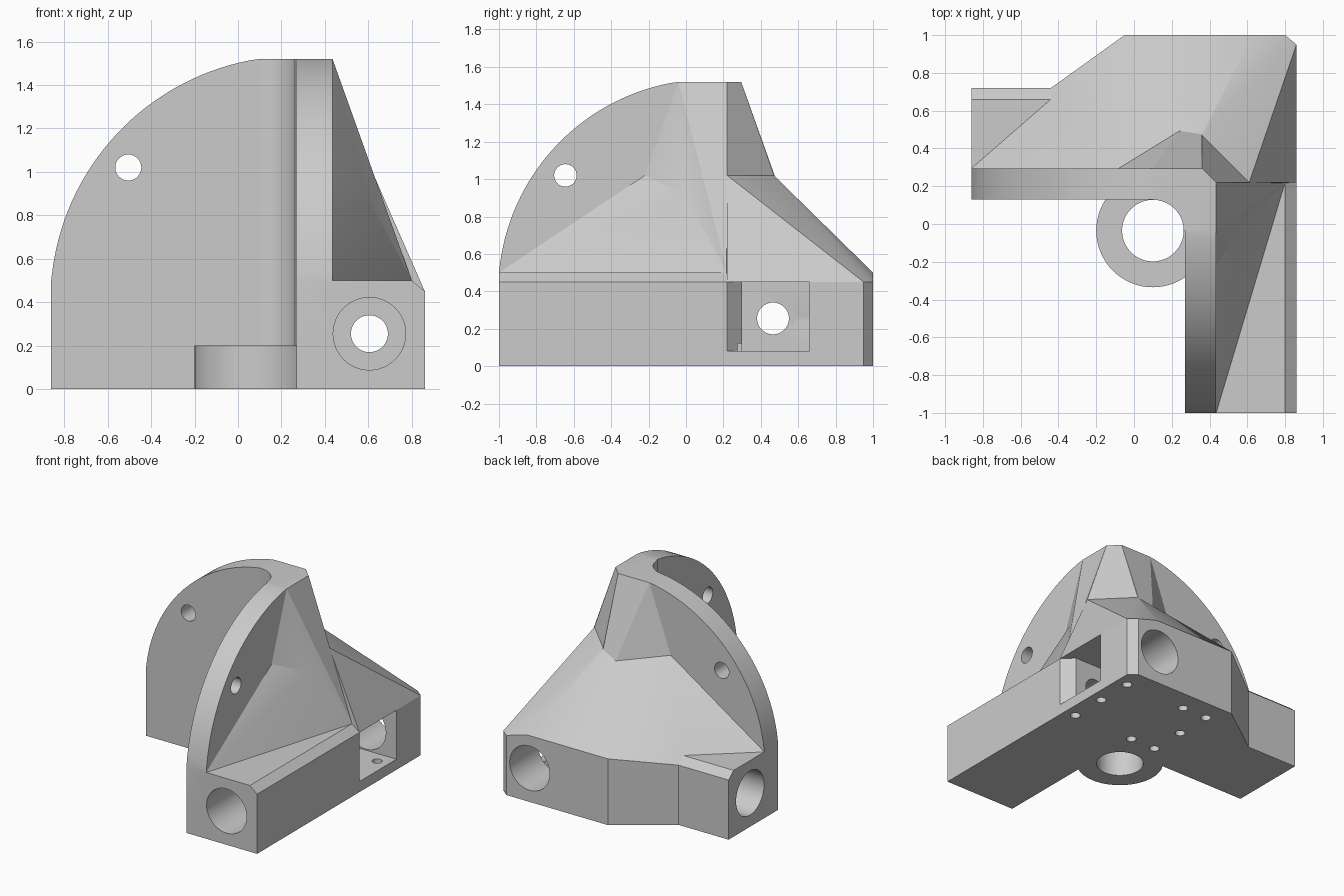
import bpy, bmesh
from math import sin, cos, pi, atan2
from mathutils import Vector, Matrix

if "Cube" in bpy.data.objects:
    bpy.data.objects.remove(bpy.data.objects["Cube"])

shade = (0.6, 0.6, 0.6, 1)
grey = bpy.data.materials.new("plain grey")
grey.diffuse_color = shade
grey.use_nodes = True
grey.node_tree.nodes["Principled BSDF"].inputs["Base Color"].default_value = shade

# Main levels and planes, shared by all parts
FLOOR, EDGE, LOW, MID, TOP = 0, .45, .5, 1.02, 1.52
CORNER_X, CORNER_Y = .27, .13          # inner corner between the walls
REACH, WALL = 1.13, .165               # arm length and wall thickness
FRONT = CORNER_Y - REACH
SIDE, BACK, RIM = .86, 1, .8           # outer side, back and chamfer rim
FACE = CORNER_X + WALL                 # outer face of the side wall
SHIFT = CORNER_X - CORNER_Y
BORE_X, BORE_Z, WIDE, NARROW = .605, .255, .167, .085
POST_X, POST_Y, POST_R = .1, -.035, .163

# Reflection that turns the side arm into the back arm
flip = Matrix(((0, 1, 0, SHIFT), (1, 0, 0, -SHIFT), (0, 0, 1, 0), (0, 0, 0, 1)))


def add_object(name, mesh):
    ob = bpy.data.objects.new(name, mesh)
    bpy.context.collection.objects.link(ob)
    return ob


def finish(name, bm):
    bmesh.ops.recalc_face_normals(bm, faces=bm.faces)
    mesh = bpy.data.meshes.new(name)
    bm.to_mesh(mesh)
    bm.free()
    return add_object(name, mesh)


def prism(name, outline, offset):
    """Extrude a closed outline along an offset."""
    bm = bmesh.new()
    face = bm.faces.new([bm.verts.new(point) for point in outline])
    out = bmesh.ops.extrude_face_region(bm, geom=[face])
    moved = [item for item in out["geom"] if isinstance(item, bmesh.types.BMVert)]
    bmesh.ops.translate(bm, verts=moved, vec=offset)
    return finish(name, bm)


def slab(name, outline, bottom, top):
    return prism(name, [(x, y, bottom) for x, y in outline], (0, 0, top - bottom))


def hull(name, points, sink=False):
    """Convex solid around the points, optionally sunk into the base."""
    bm = bmesh.new()
    points = [Vector(point) for point in points]
    if sink:
        points += [Vector((p.x, p.y, BORE_Z)) for p in points]
    for point in points:
        bm.verts.new(point)
    out = bmesh.ops.convex_hull(bm, input=bm.verts)
    loose = {item for item in out["geom_interior"] + out["geom_unused"]
             if isinstance(item, bmesh.types.BMVert)}
    bmesh.ops.delete(bm, geom=list(loose), context="VERTS")
    return finish(name, bm)


def rod(name, start, end, radius, sides=48):
    start, end = Vector(start), Vector(end)
    axis = end - start
    turn = axis.to_track_quat("Z", "Y").to_matrix().to_4x4()
    bm = bmesh.new()
    bmesh.ops.create_cone(bm, cap_ends=True, segments=sides, radius1=radius, radius2=radius,
                          depth=axis.length, matrix=Matrix.Translation((start + end) / 2) @ turn)
    return finish(name, bm)


def both(ob):
    """The side part together with its reflected back part."""
    mesh = ob.data.copy()
    mesh.transform(flip)
    mesh.flip_normals()
    return [ob, add_object(ob.name.replace("side", "back"), mesh)]


# Corner block of the base
bulge = (-.05, BACK)
waist = (-.44, SIDE - SHIFT)
cut_side, cut_back = (SIDE, .95), (RIM, BACK)
bracket = slab("corner_bracket", [(CORNER_X, CORNER_Y), (SIDE, CORNER_Y), cut_side, cut_back, bulge,
                                  waist, (waist[0], CORNER_Y)], FLOOR, EDGE)

# Arms with one chamfered top edge
section = [(CORNER_X, FLOOR), (SIDE, FLOOR), (SIDE, EDGE), (RIM, LOW), (CORNER_X, LOW)]
parts = both(prism("side_arm", [(x, FRONT, z) for x, z in section], (0, 1.6, 0)))

# Quarter-round walls
centre, radius = .4, 1.134
begin, stop = atan2(LOW - centre, REACH), atan2(TOP - centre, .17)
steps = 32
angles = [begin + (stop - begin) * i / steps for i in range(steps + 1)]
arc = [(CORNER_Y - radius * cos(a), centre + radius * sin(a)) for a in angles]
arc[0], arc[-1] = (FRONT, LOW), (arc[-1][0], TOP)
crown_y, end_y = arc[-1][0], .22
wall = [(end_y, BORE_Z), (FRONT, BORE_Z)] + arc + [(end_y, TOP)]
parts += both(prism("side_wall", [(CORNER_X, y, z) for y, z in wall], (WALL, 0, 0)))

# Sloped gussets, named by their key corners
tip, foot = Vector((FACE, FRONT, LOW)), Vector((RIM, end_y, LOW))
knee, ridge = Vector((FACE, -end_y, MID)), Vector((.61, end_y, MID))
crown, peak = Vector((FACE, crown_y, TOP)), Vector((FACE, end_y, TOP))
core_mid, core_top = (.35, .2, MID), (.35, .2, TOP)
heel_side, heel_back = (RIM, .83, LOW), (.63, BACK, LOW)
parts += both(hull("side_gusset_high", [crown, peak, knee, foot, ridge, core_top, (*core_top[:2], LOW)]))
parts += [
    hull("side_gusset_low", [tip, foot, knee, ridge, core_mid], sink=True),
    hull("back_gusset_low", [flip @ tip, flip @ knee, flip @ ridge, core_mid, heel_back, (*bulge, LOW),
                             (waist[0], RIM - SHIFT, LOW), (*waist, EDGE)], sink=True),
    hull("corner_gusset_low", [ridge, flip @ ridge, core_mid, heel_side, heel_back, foot, (SIDE, end_y, EDGE),
                               (*cut_side, EDGE), (*cut_back, EDGE)], sink=True),
    hull("corner_gusset_high", [peak, flip @ peak, ridge, flip @ ridge, core_top, core_mid]),
]

# Round boss and the fillet block in the inner corner
parts.append(rod("boss", (POST_X, POST_Y, FLOOR), (POST_X, POST_Y, .2), .3, 64))
inner_x, inner_y = CORNER_X + .03, CORNER_Y + .03
parts.append(slab("corner_fillet", [(POST_X, POST_Y), (inner_x, POST_Y), (inner_x, inner_y),
                                    (POST_X, inner_y)], FLOOR, TOP))

# Post hole, nut pocket, stepped bores and wall holes
cutters = [rod("post_hole", (POST_X, POST_Y, -1), (POST_X, POST_Y, 2), POST_R, 64)]
deep, near, far = .44, .3, .66
cutters.append(slab("pocket", [(.9, .18), (.78, near), (deep, near), (deep, far), (.9, far)], .08, EDGE))


def bore(name, start, end, size):
    return rod(name, (BORE_X, start, BORE_Z), (BORE_X, end, BORE_Z), size)


cutters += both(bore("side_bore", -1.2, -.1, WIDE))
cutters += both(bore("side_bolt", -.2, .5, NARROW))
cutters.append(bore("rear_bore", .6, 1.2, WIDE))
cutters += both(rod("side_wall_hole", (.2, -.645, MID), (LOW, -.645, MID), .06, 32))

# Small screw holes under the base
for x in (.05, .26, .77):
    for y in (.28, .56, .84):
        if (x, y) != (.26, .56):
            cutters.append(rod("screw_hole", (x, y, -.1), (x, y, .12), .035, 20))

# Join the parts, then cut the holes
for mode, tools in (("UNION", parts), ("DIFFERENCE", cutters)):
    for tool in tools:
        tool.hide_render = True
        mod = bracket.modifiers.new(tool.name, "BOOLEAN")
        mod.operation, mod.object, mod.solver = mode, tool, "EXACT"
deps = bpy.context.evaluated_depsgraph_get()
joined = bpy.data.meshes.new_from_object(bracket.evaluated_get(deps))
bracket.modifiers.clear()
bracket.data = joined
for tool in parts + cutters:
    bpy.data.objects.remove(tool)
joined.materials.clear()
joined.materials.append(grey)

# Smooth the round surfaces, keep the edges sharp
bpy.ops.object.select_all(action="DESELECT")
bracket.select_set(True)
bpy.context.view_layer.objects.active = bracket
bpy.ops.object.shade_smooth_by_angle(angle=pi / 9)
